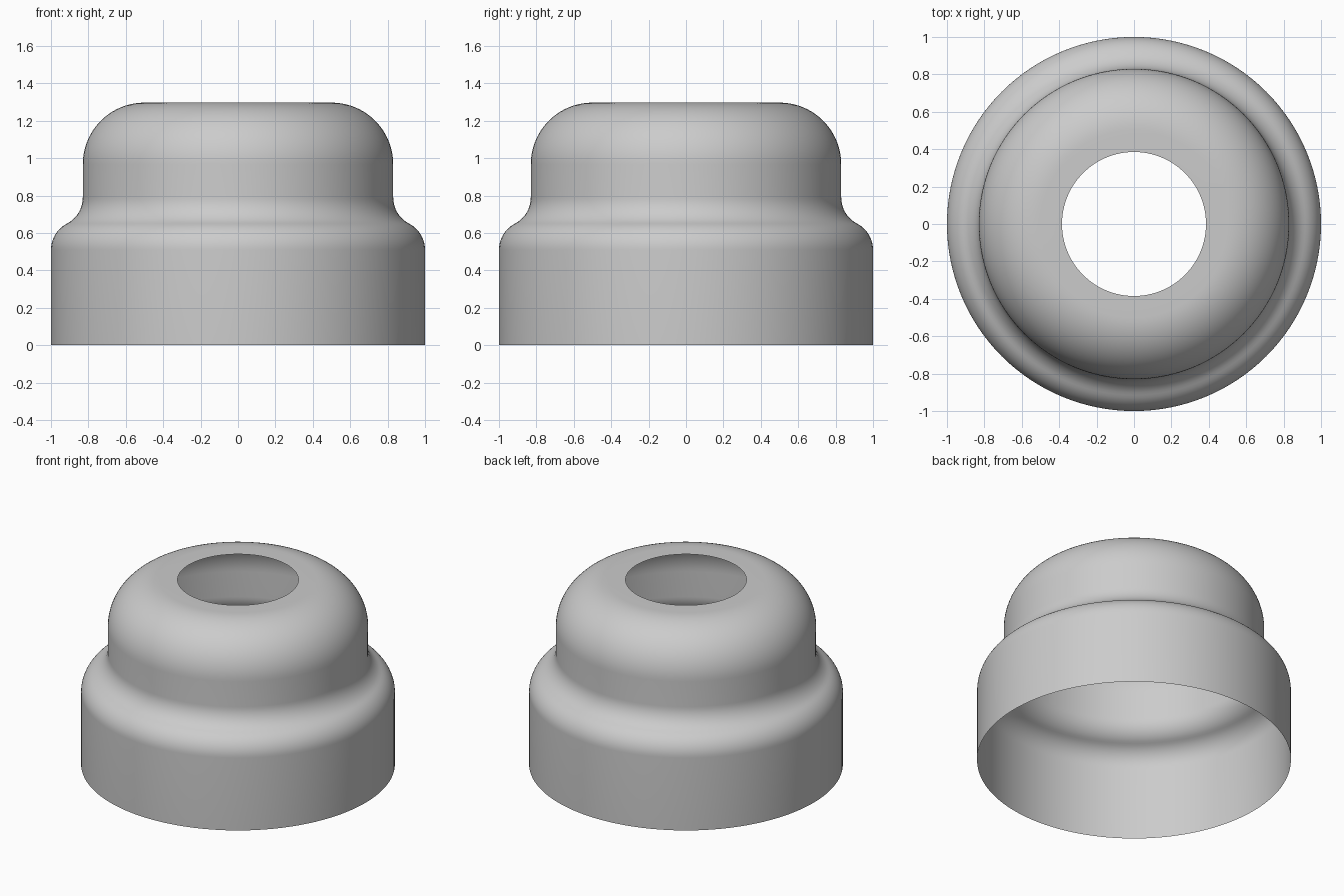
import bpy, bmesh
from math import radians, sin, cos, tau
from mathutils import Vector, Matrix

cube = bpy.data.objects.get("Cube")
if cube:
    bpy.data.objects.remove(cube, do_unlink=True)

SEGMENTS = 128


def arc(cx, cz, r, start, end, steps):
    """Points of a circular arc in the radius/height plane."""
    angles = [radians(start + (end - start) * i / steps) for i in range(steps + 1)]
    return [(cx + r * cos(a), cz + r * sin(a)) for a in angles]


# Cup wall: skirt, rounded shoulder, concave fillet, neck, domed edge, flat rim
profile = [(1.0, 0.0)]
profile += arc(0.842, 0.51, 0.158, 0, 62.4, 10)
profile += arc(0.988, 0.79, 0.158, 242.4, 180, 10)[1:]
profile += arc(0.5, 0.967, 0.33, 0, 90, 20)
profile += [(0.385, 1.297)]

# Revolve the wall as an open sheet
bm = bmesh.new()
verts = [bm.verts.new((r, 0, z)) for r, z in profile]
edges = [bm.edges.new(pair) for pair in zip(verts, verts[1:])]
bmesh.ops.spin(bm, geom=verts + edges, cent=(0, 0, 0), axis=(0, 0, 1),
               angle=tau, steps=SEGMENTS, use_merge=False)
bmesh.ops.remove_doubles(bm, verts=bm.verts, dist=0.0005)
bmesh.ops.recalc_face_normals(bm, faces=bm.faces)
# Make the skirt face outward
bm.faces.ensure_lookup_table()
skirt = min(bm.faces, key=lambda f: f.calc_center_median().z)
if skirt.normal.dot(skirt.calc_center_median() * Vector((1, 1, 0))) < 0:
    bmesh.ops.reverse_faces(bm, faces=bm.faces)

mesh = bpy.data.meshes.new("stepped_cup")
bm.to_mesh(mesh)
bm.free()

# Plain grey
grey = bpy.data.materials.new("plain_grey")
grey.use_nodes = True
colour = (0.6, 0.6, 0.6, 1.0)
grey.diffuse_color = colour
grey.node_tree.nodes["Principled BSDF"].inputs["Base Color"].default_value = colour
mesh.materials.append(grey)

cup = bpy.data.objects.new("stepped_cup", mesh)
bpy.context.collection.objects.link(cup)
bpy.context.view_layer.objects.active = cup
cup.select_set(True)
bpy.ops.object.shade_smooth_by_angle(angle=radians(40))
